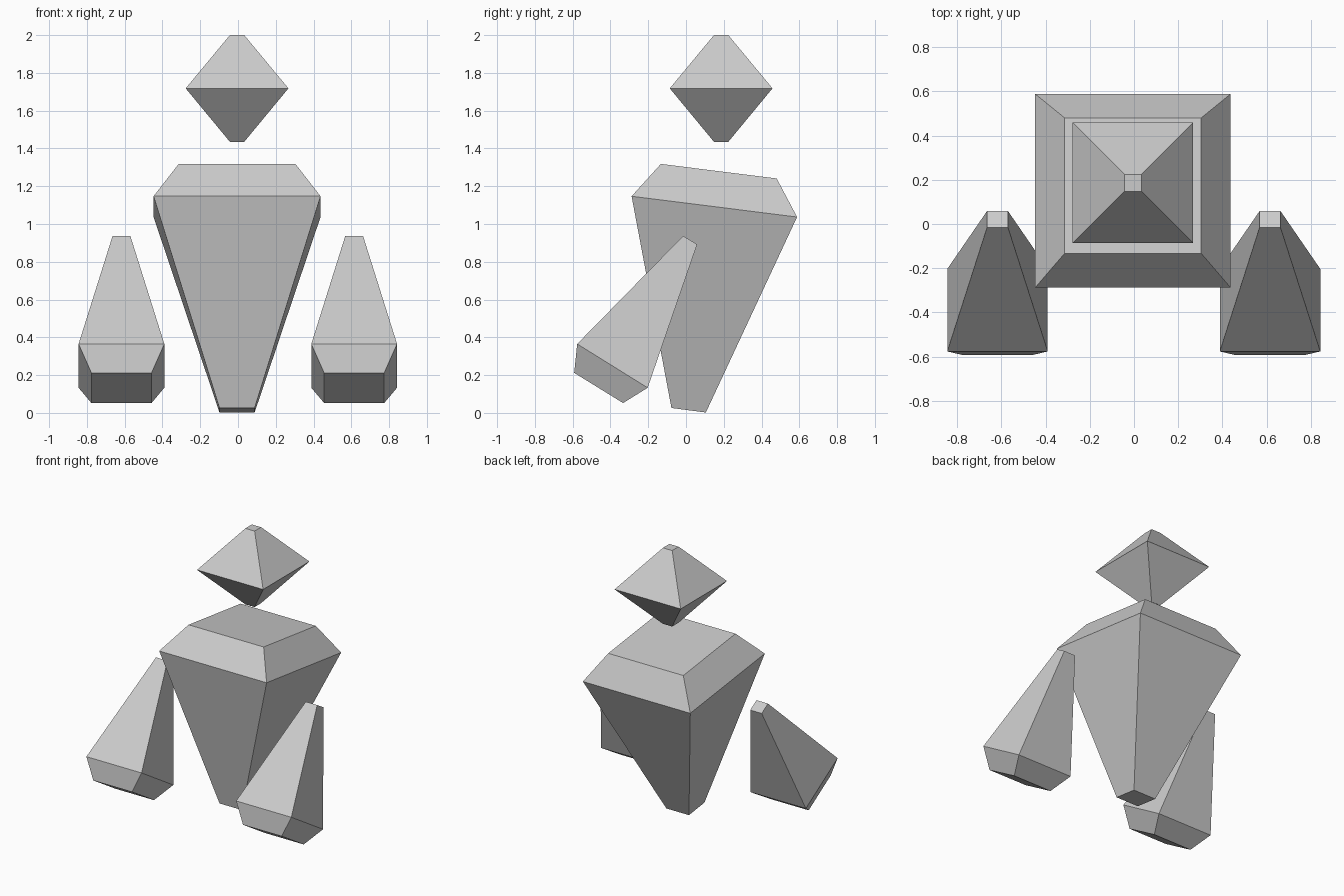
import bpy, bmesh

if "Cube" in bpy.data.objects:
    bpy.data.objects.remove(bpy.data.objects["Cube"])


def loft(name, cx, rings):
    """Closed solid from rectangular rings: (half width, front (y, z), back (y, z)), bottom to top."""
    bm = bmesh.new()
    loops = []
    for w, (fy, fz), (by, bz) in rings:
        loops.append([bm.verts.new(p) for p in (
            (cx - w, fy, fz), (cx + w, fy, fz), (cx + w, by, bz), (cx - w, by, bz))])
    for lo, hi in zip(loops, loops[1:]):
        for i in range(4):
            j = (i + 1) % 4
            bm.faces.new((lo[i], lo[j], hi[j], hi[i]))
    bm.faces.new(loops[0][::-1])
    bm.faces.new(loops[-1])
    bmesh.ops.recalc_face_normals(bm, faces=bm.faces)
    mesh = bpy.data.meshes.new(name)
    bm.to_mesh(mesh)
    bm.free()
    obj = bpy.data.objects.new(name, mesh)
    bpy.context.collection.objects.link(obj)
    return obj


CX = -0.005  # head and torso sit a hair left of centre

# floating diamond head
hy = 0.186
loft("head", CX, [(w, (hy - w, z), (hy + w, z))
                  for w, z in ((0.038, 1.435), (0.272, 1.718), (0.038, 2.0))])

# tapered torso leaning back
loft("torso", CX, [
    (0.093, (-0.077, 0.026), (0.105, 0.002)),
    (0.442, (-0.288, 1.147), (0.588, 1.037)),
    (0.309, (-0.133, 1.318), (0.480, 1.241))])

# detached arms swung forward
for side, name in ((-1, "left_arm"), (1, "right_arm")):
    loft(name, side * 0.616 - 0.001, [
        (0.159, (-0.592, 0.212), (-0.333, 0.052)),
        (0.227, (-0.576, 0.365), (-0.203, 0.133)),
        (0.047, (-0.015, 0.937), (0.059, 0.892))])
